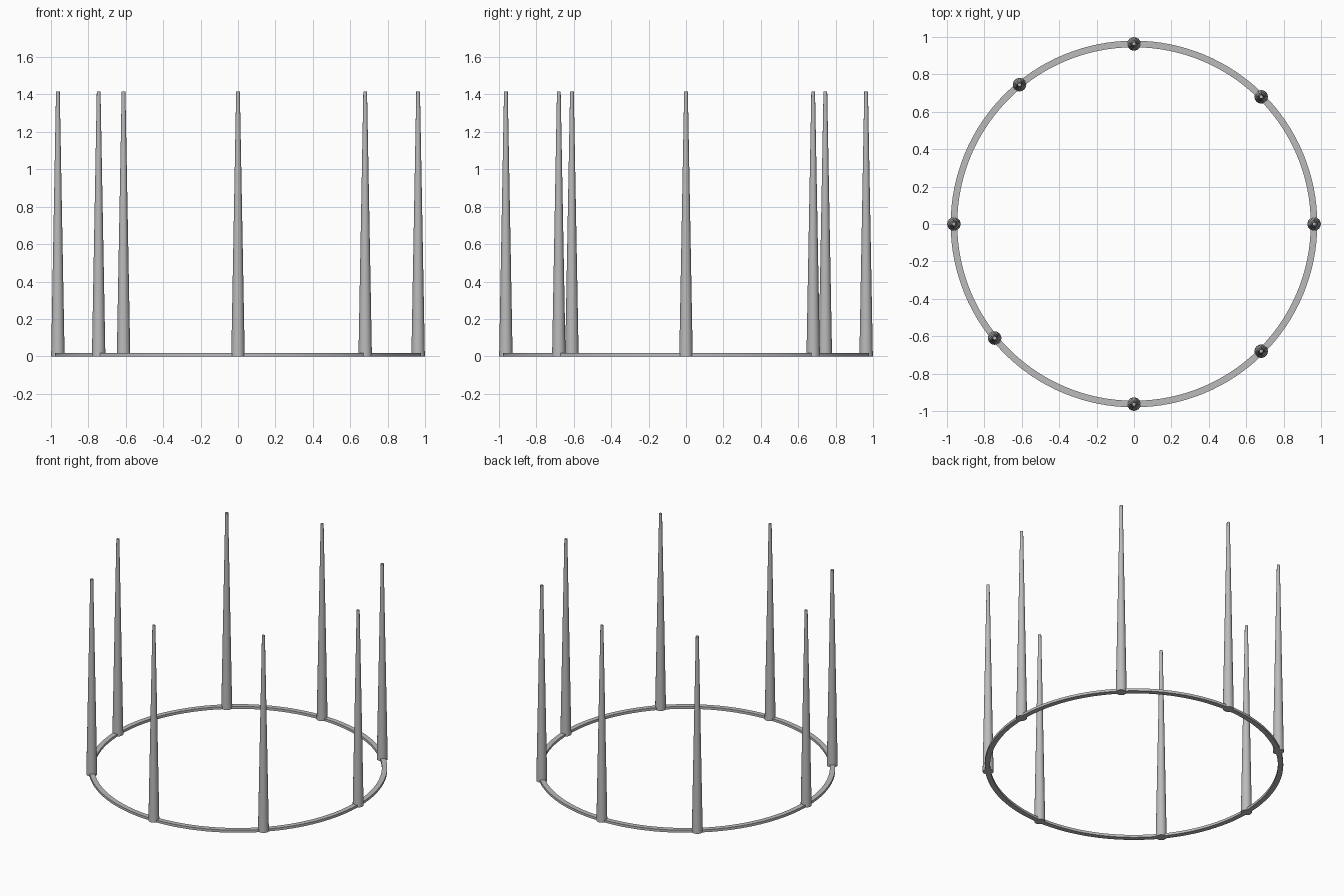
import bpy, bmesh
from math import cos, sin, tau

cube = bpy.data.objects.get("Cube")
if cube:
    bpy.data.objects.remove(cube, do_unlink=True)

grey = bpy.data.materials.new("plain grey")
grey.use_nodes = True
colour = (0.5, 0.5, 0.5, 1)
grey.diffuse_color = colour
grey.node_tree.nodes["Principled BSDF"].inputs["Base Color"].default_value = colour


def lathe(name, profile, sides, location=(0, 0, 0), closed=False):
    """Turn a (radius, height) profile around z; open profiles get flat caps."""
    bm = bmesh.new()
    loops = [[bm.verts.new((r * cos(tau * i / sides), r * sin(tau * i / sides), z))
              for i in range(sides)] for r, z in profile]
    pairs = list(zip(loops, loops[1:]))
    if closed:
        pairs.append((loops[-1], loops[0]))
    else:
        bm.faces.new(loops[0][::-1])
        bm.faces.new(loops[-1])
    for a, b in pairs:
        for i in range(sides):
            j = (i + 1) % sides
            bm.faces.new((a[i], a[j], b[j], b[i]))
    bmesh.ops.recalc_face_normals(bm, faces=bm.faces)
    mesh = bpy.data.meshes.new(name)
    bm.to_mesh(mesh)
    bm.free()
    mesh.materials.append(grey)
    obj = bpy.data.objects.new(name, mesh)
    obj.location = location
    bpy.context.collection.objects.link(obj)
    bpy.ops.object.select_all(action='DESELECT')
    obj.select_set(True)
    bpy.context.view_layer.objects.active = obj
    bpy.ops.object.shade_smooth_by_angle()
    return obj


# Flat base ring
lathe("base_ring", [(0.945, 0), (0.98, 0), (0.98, 0.018), (0.945, 0.018)], 128, closed=True)

# Tapered spikes standing on the ring, slightly unevenly spaced
spots = {
    "front": (0, -0.963), "back": (0, 0.963), "left": (0.963, 0), "right": (-0.963, 0),
    "front_left": (0.68, -0.68), "back_left": (0.68, 0.68),
    "front_right": (-0.745, -0.61), "back_right": (-0.612, 0.745),
}
for side, (x, y) in spots.items():
    lathe(side + "_spike", [(0.036, 0), (0.01, 1.415)], 24, (x, y, 0))
